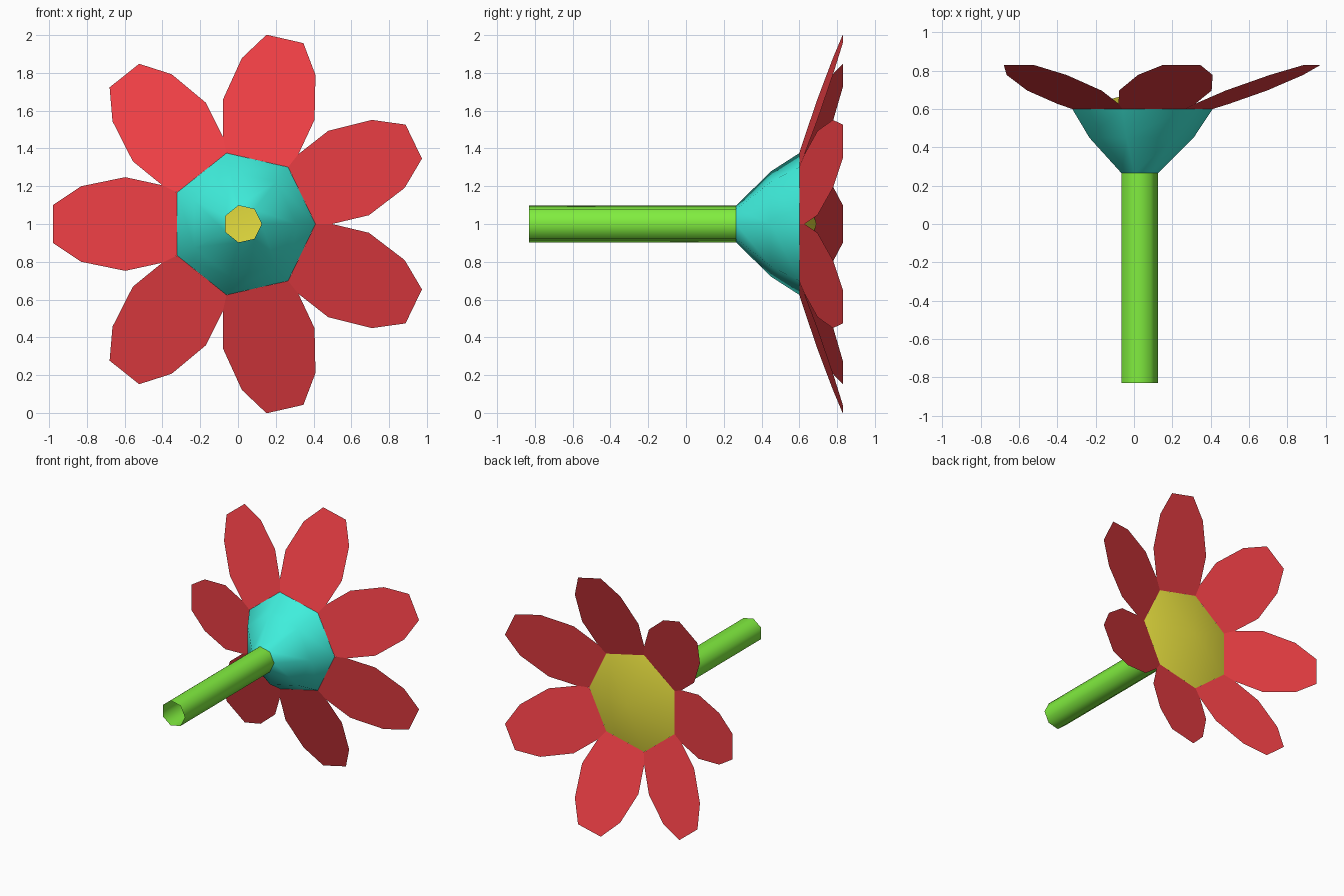
import bpy
import bmesh
from math import cos, sin, pi
from mathutils import Vector

if "Cube" in bpy.data.objects:
    bpy.data.objects.remove(bpy.data.objects["Cube"])

N = 7                 # sides and petals
CX, CZ = 0.025, 1.0   # flower axis runs along y


def material(name, rgb):
    m = bpy.data.materials.new(name)
    m.diffuse_color = (*rgb, 1)
    m.use_nodes = True
    m.node_tree.nodes["Principled BSDF"].inputs["Base Color"].default_value = m.diffuse_color
    return m


def add_object(name, bm, mat, smooth):
    me = bpy.data.meshes.new(name)
    bm.to_mesh(me)
    bm.free()
    me.materials.append(mat)
    for p in me.polygons:
        p.use_smooth = smooth
    ob = bpy.data.objects.new(name, me)
    bpy.context.collection.objects.link(ob)
    return ob


def lathe(name, profile, mat):
    """Open seven-sided lathe of (radius, y) points; radius 0 makes an apex."""
    bm = bmesh.new()
    rings = []
    for r, y in profile:
        count = N if r > 0 else 1
        rings.append([bm.verts.new((CX + r * cos(2 * pi * i / N), y,
                                    CZ + r * sin(2 * pi * i / N)))
                      for i in range(count)])
    for a, b in zip(rings, rings[1:]):
        for i in range(N):
            j = (i + 1) % N
            if len(b) == 1:
                bm.faces.new((a[j], a[i], b[0]))
            else:
                bm.faces.new((a[j], a[i], b[i], b[j]))
    for f in bm.faces:
        # point every normal away from the axis
        c = f.calc_center_median()
        f.normal_update()
        if f.normal.dot(Vector((c.x - CX, 0, c.z - CZ))) < 0:
            f.normal_flip()
    return add_object(name, bm, mat, True)


green = material("green", (0.22, 0.85, 0.05))
teal = material("teal", (0.05, 0.86, 0.72))
red = material("red", (0.87, 0.05, 0.06))
yellow = material("yellow", (0.80, 0.74, 0.05))

# Hollow stem, flared cup and shallow cone-shaped centre
lathe("stem", [(0.10, -0.83), (0.10, 0.265)], green)
lathe("cup", [(0.10, 0.265), (0.286, 0.45), (0.385, 0.60)], teal)
lathe("flower_centre", [(0.385, 0.60), (0.0, 0.69)], yellow)

# Petals: flat tilted sheets, (distance from axis, half width)
half = [(0.347, 0.167), (0.425, 0.205), (0.622, 0.248), (0.855, 0.20), (1.005, 0.10)]
for k in range(N):
    a = 2 * pi * (k + 0.5) / N
    bm = bmesh.new()
    rows = []
    for r, w in half:
        y = 0.60 + (r - 0.347) * 0.23 / 0.658
        rows.append([bm.verts.new((CX + r * cos(a) - s * w * sin(a), y,
                                   CZ + r * sin(a) + s * w * cos(a))) for s in (-1, 1)])
    for p, q in zip(rows, rows[1:]):
        f = bm.faces.new((p[0], p[1], q[1], q[0]))
        f.normal_update()
        if f.normal.y < 0:
            f.normal_flip()
    add_object(f"petal_{k + 1}", bm, red, False)
